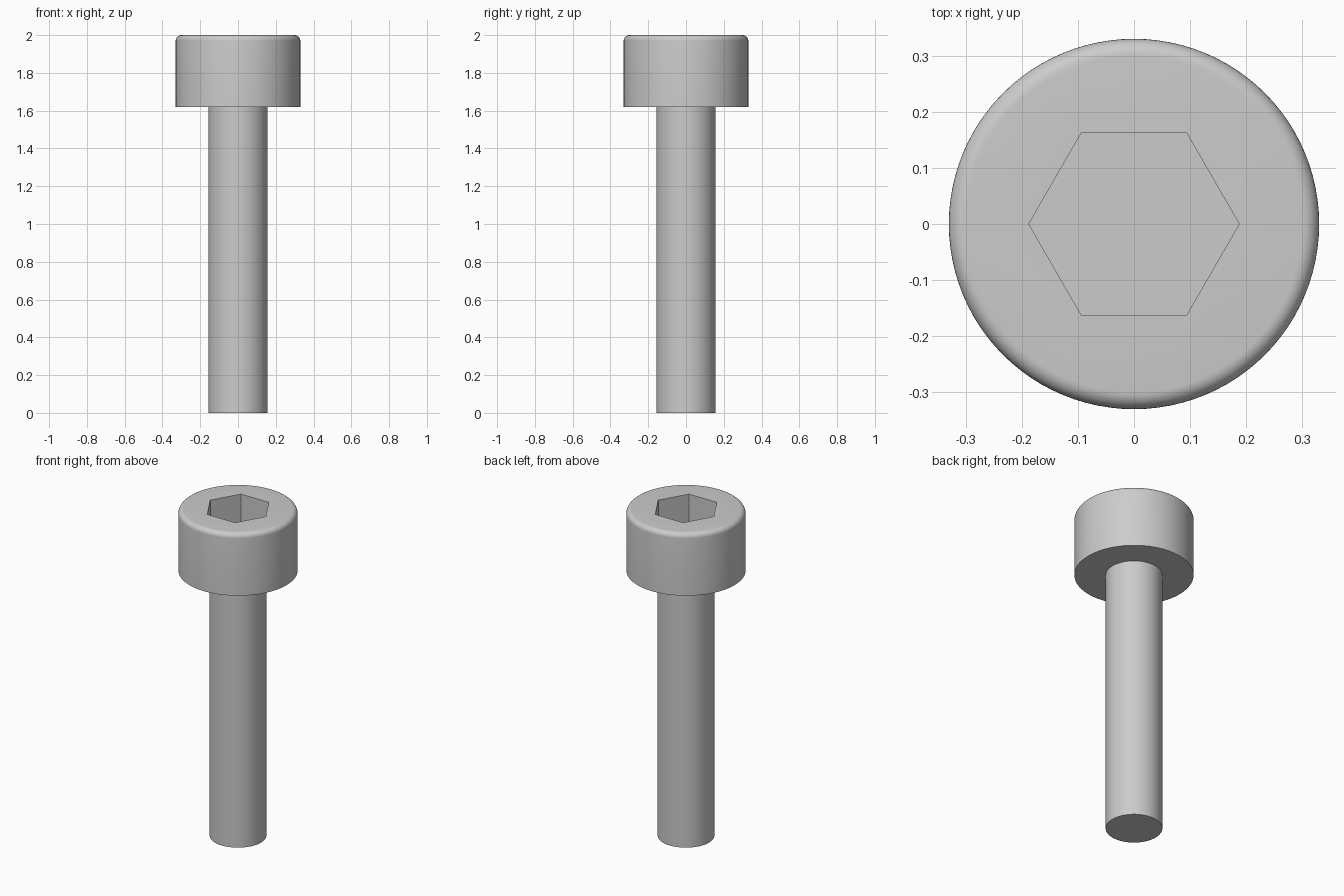
import bpy, bmesh, math

if "Cube" in bpy.data.objects:
    bpy.data.objects.remove(bpy.data.objects["Cube"])

HEAD_R, SHANK_R, HEAD_Z, TOP = 0.33, 0.157, 1.62, 2.0
FILLET, HEX_R, HEX_DEPTH, SIDES = 0.03, 0.1875, 0.2, 96


def mesh_object(name, bm):
    bmesh.ops.recalc_face_normals(bm, faces=bm.faces)
    mesh = bpy.data.meshes.new(name)
    bm.to_mesh(mesh)
    bm.free()
    obj = bpy.data.objects.new(name, mesh)
    bpy.context.collection.objects.link(obj)
    return obj


# Bolt body: half profile with a rounded top rim, revolved around z
profile = [(0, 0), (SHANK_R, 0), (SHANK_R, HEAD_Z), (HEAD_R, HEAD_Z)]
for i in range(9):
    a = math.radians(90) * i / 8
    profile.append((HEAD_R - FILLET + FILLET * math.cos(a),
                    TOP - FILLET + FILLET * math.sin(a)))
profile.append((0, TOP))

bm = bmesh.new()
verts = [bm.verts.new((r, 0, z)) for r, z in profile]
edges = [bm.edges.new(pair) for pair in zip(verts, verts[1:])]
bmesh.ops.spin(bm, geom=verts + edges, cent=(0, 0, 0), axis=(0, 0, 1),
               angle=math.tau, steps=SIDES, use_duplicate=False)
bmesh.ops.remove_doubles(bm, verts=bm.verts, dist=1e-5)
bmesh.ops.dissolve_limit(bm, angle_limit=math.radians(0.5),
                         verts=bm.verts, edges=bm.edges)
bolt = mesh_object("socket_head_bolt", bm)

# Hexagonal socket cutter, corners on the x axis
bm = bmesh.new()
bottom = bm.faces.new([bm.verts.new((HEX_R * math.cos(math.tau * i / 6),
                                     HEX_R * math.sin(math.tau * i / 6),
                                     TOP - HEX_DEPTH)) for i in range(6)])
ext = bmesh.ops.extrude_face_region(bm, geom=[bottom], use_keep_orig=True)
bmesh.ops.translate(bm, vec=(0, 0, HEX_DEPTH + 0.1),
                    verts=[g for g in ext["geom"] if isinstance(g, bmesh.types.BMVert)])
cutter = mesh_object("hex_socket_cutter", bm)
cutter.hide_render = True

# Cut the socket, then remove the helper
bpy.context.view_layer.objects.active = bolt
bolt.select_set(True)
cut = bolt.modifiers.new("hex_socket", 'BOOLEAN')
cut.operation, cut.solver, cut.object = 'DIFFERENCE', 'EXACT', cutter
bpy.ops.object.modifier_apply(modifier=cut.name)
bpy.data.objects.remove(cutter)

# Smooth round walls, crisp rims and socket
bpy.ops.object.shade_smooth_by_angle(angle=math.radians(30))
